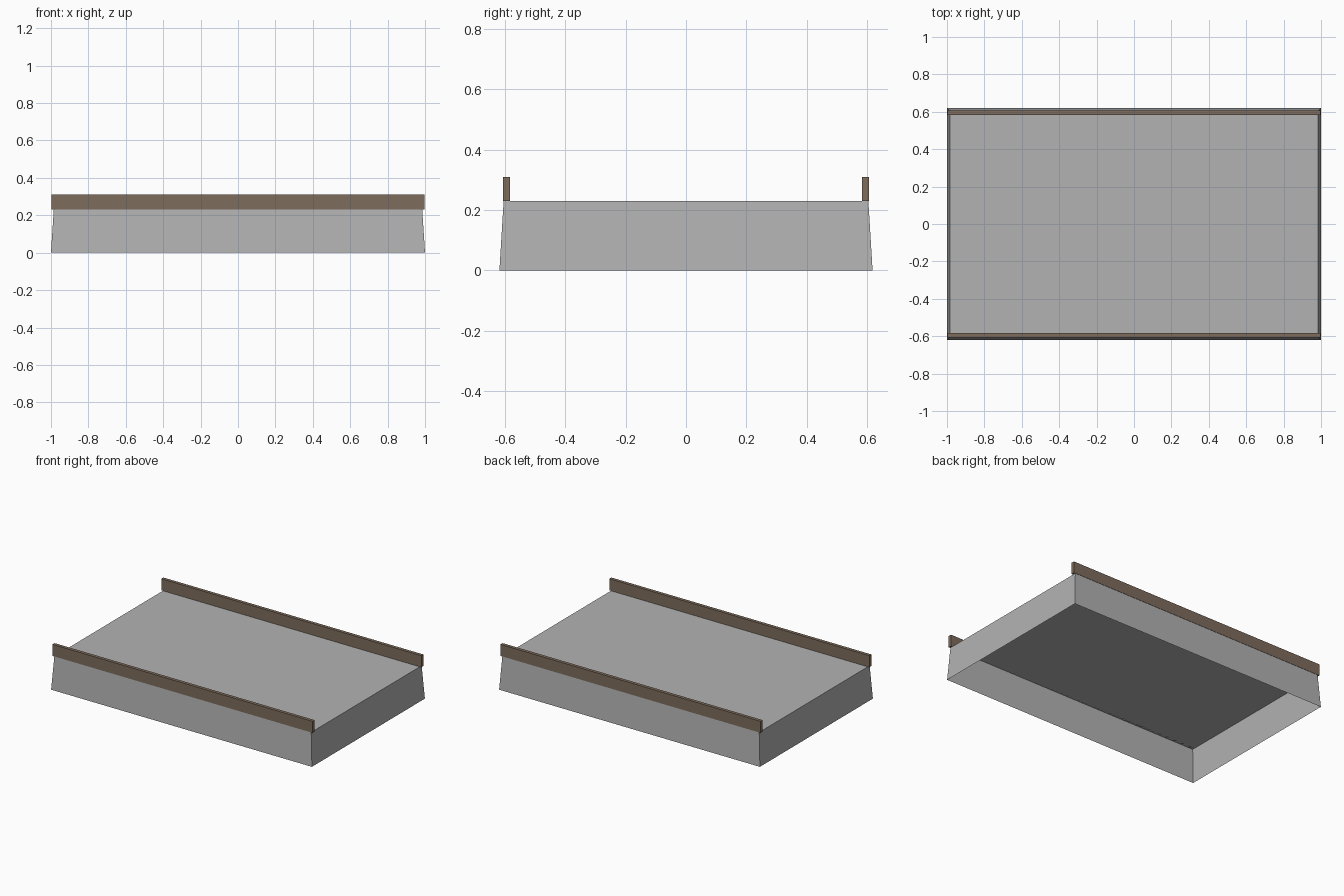
import bpy, bmesh

if "Cube" in bpy.data.objects:
    bpy.data.objects.remove(bpy.data.objects["Cube"])


def material(name, color):
    m = bpy.data.materials.new(name)
    m.diffuse_color = (*color, 1)
    m.use_nodes = True
    m.node_tree.nodes["Principled BSDF"].inputs["Base Color"].default_value = m.diffuse_color
    return m


def box(name, mat, size, center):
    bm = bmesh.new()
    bmesh.ops.create_cube(bm, size=1)
    for v in bm.verts:
        v.co = [c + p * s for c, p, s in zip(center, v.co, size)]
    return finish(name, bm, mat)


def finish(name, bm, mat):
    mesh = bpy.data.meshes.new(name)
    bm.to_mesh(mesh)
    bm.free()
    mesh.materials.append(mat)
    obj = bpy.data.objects.new(name, mesh)
    bpy.context.collection.objects.link(obj)
    return obj


grey = material("concrete grey", (0.45, 0.45, 0.45))
brown = material("rail brown", (0.21, 0.15, 0.11))

HEIGHT = 0.23

# Tapered deck shell, open underneath
bm = bmesh.new()
bmesh.ops.create_cube(bm, size=2)
for v in bm.verts:
    top = v.co.z > 0
    v.co.x *= 0.985 if top else 1.0
    v.co.y *= 0.605 if top else 0.619
    v.co.z = HEIGHT if top else 0
bm.normal_update()
bottom = [f for f in bm.faces if f.normal.z < -0.9]
bmesh.ops.delete(bm, geom=bottom, context='FACES_ONLY')
finish("deck", bm, grey)

# Long side rails, slightly overhanging the deck ends
for side, name in ((-1, "front_rail"), (1, "back_rail")):
    box(name, brown, (1.995, 0.023, 0.08), (0, side * 0.5955, HEIGHT + 0.04))
